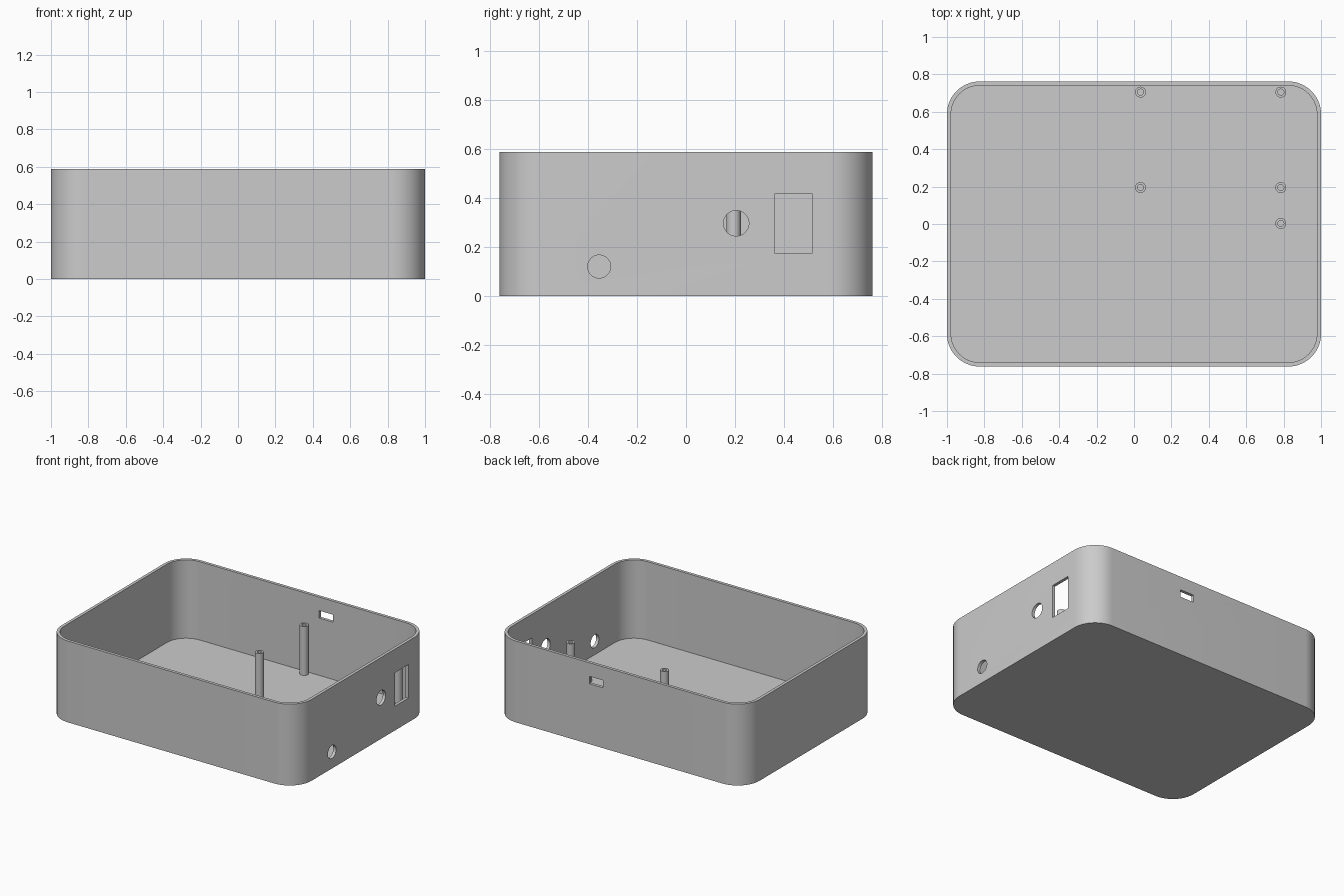
import bpy
import bmesh
import math
from mathutils import Matrix, Vector

if "Cube" in bpy.data.objects:
    bpy.data.objects.remove(bpy.data.objects["Cube"], do_unlink=True)

HALF_X, HALF_Y, HEIGHT = 1.0, 0.762, 0.588
WALL, RADIUS = 0.022, 0.175

grey = bpy.data.materials.new("plain grey")
grey.use_nodes = True
grey.diffuse_color = (0.6, 0.6, 0.6, 1)
grey.node_tree.nodes["Principled BSDF"].inputs["Base Color"].default_value = (0.6, 0.6, 0.6, 1)


def make_object(name, bm):
    bmesh.ops.recalc_face_normals(bm, faces=bm.faces)
    mesh = bpy.data.meshes.new(name)
    bm.to_mesh(mesh)
    bm.free()
    mesh.materials.append(grey)
    obj = bpy.data.objects.new(name, mesh)
    bpy.context.collection.objects.link(obj)
    return obj


def activate(obj):
    bpy.ops.object.select_all(action="DESELECT")
    obj.select_set(True)
    bpy.context.view_layer.objects.active = obj


def smooth(obj):
    activate(obj)
    bpy.ops.object.shade_smooth_by_angle(angle=math.radians(30))


def rounded_ring(bm, inset, z, steps=16):
    """Ring of vertices along a rounded rectangle."""
    r = RADIUS - inset
    cx, cy = HALF_X - RADIUS, HALF_Y - RADIUS
    ring = []
    for q, (sx, sy) in enumerate([(1, 1), (-1, 1), (-1, -1), (1, -1)]):
        for i in range(steps + 1):
            a = (q + i / steps) * math.pi / 2
            ring.append(bm.verts.new((sx * cx + r * math.cos(a), sy * cy + r * math.sin(a), z)))
    return ring


# Open tray: outer skin, rim, inner skin and floor
bm = bmesh.new()
rings = [rounded_ring(bm, inset, z) for inset, z in
         [(0, 0), (0, HEIGHT), (WALL, HEIGHT), (WALL, WALL)]]
for low, high in zip(rings, rings[1:]):
    for i in range(len(low)):
        j = (i + 1) % len(low)
        bm.faces.new((low[i], low[j], high[j], high[i]))
bm.faces.new(rings[0])
bm.faces.new(rings[-1])
case = make_object("case_tray", bm)


def box_cutter(name, center, size):
    bm = bmesh.new()
    bmesh.ops.create_cube(bm, size=1, matrix=Matrix.Translation(center) @ Matrix.Diagonal((*size, 1)))
    return make_object(name, bm)


def round_cutter(name, y, z, radius):
    bm = bmesh.new()
    bmesh.ops.create_cone(bm, cap_ends=True, segments=40, radius1=radius, radius2=radius, depth=0.2,
                          matrix=Matrix.Translation((HALF_X, y, z)) @ Matrix.Rotation(math.pi / 2, 4, "Y"))
    return make_object(name, bm)


# Openings in the side wall and the back wall
cutters = [
    box_cutter("socket_cutter", (HALF_X, 0.44, 0.296), (0.2, 0.155, 0.242)),
    box_cutter("slot_cutter", (0.185, HALF_Y, 0.463), (0.11, 0.2, 0.054)),
    round_cutter("upper_hole_cutter", 0.205, 0.297, 0.052),
    round_cutter("lower_hole_cutter", -0.355, 0.12, 0.047),
]
for cutter in cutters:
    cutter.hide_render = True
    mod = case.modifiers.new(cutter.name, "BOOLEAN")
    mod.object = cutter
    mod.operation = "DIFFERENCE"
    mod.solver = "EXACT"
    activate(case)
    bpy.ops.object.modifier_apply(modifier=mod.name)
    bpy.data.objects.remove(cutter, do_unlink=True)
smooth(case)


# Hollow mounting posts on the floor
def post(name, x, y, top, outer=0.029, inner=0.016):
    bm = bmesh.new()
    base = WALL - 0.004
    profile = [(inner, base), (inner, top), (outer, top), (outer, base)]
    verts = [bm.verts.new((r, 0, z)) for r, z in profile]
    edges = [bm.edges.new(pair) for pair in zip(verts, verts[1:] + verts[:1])]
    bmesh.ops.spin(bm, geom=verts + edges, cent=(0, 0, 0), axis=(0, 0, 1),
                   angle=math.tau, steps=32, use_merge=True)
    bmesh.ops.remove_doubles(bm, verts=bm.verts, dist=0.0001)
    bmesh.ops.translate(bm, verts=bm.verts, vec=Vector((x, y, 0)))
    smooth(make_object(name, bm))


for side, x in (("right", 0.035), ("left", 0.785)):
    for place, y in (("back", 0.705), ("middle", 0.195)):
        post(f"{place}_{side}_post", x, y, 0.375)
post("short_post", 0.785, 0.003, 0.11)
